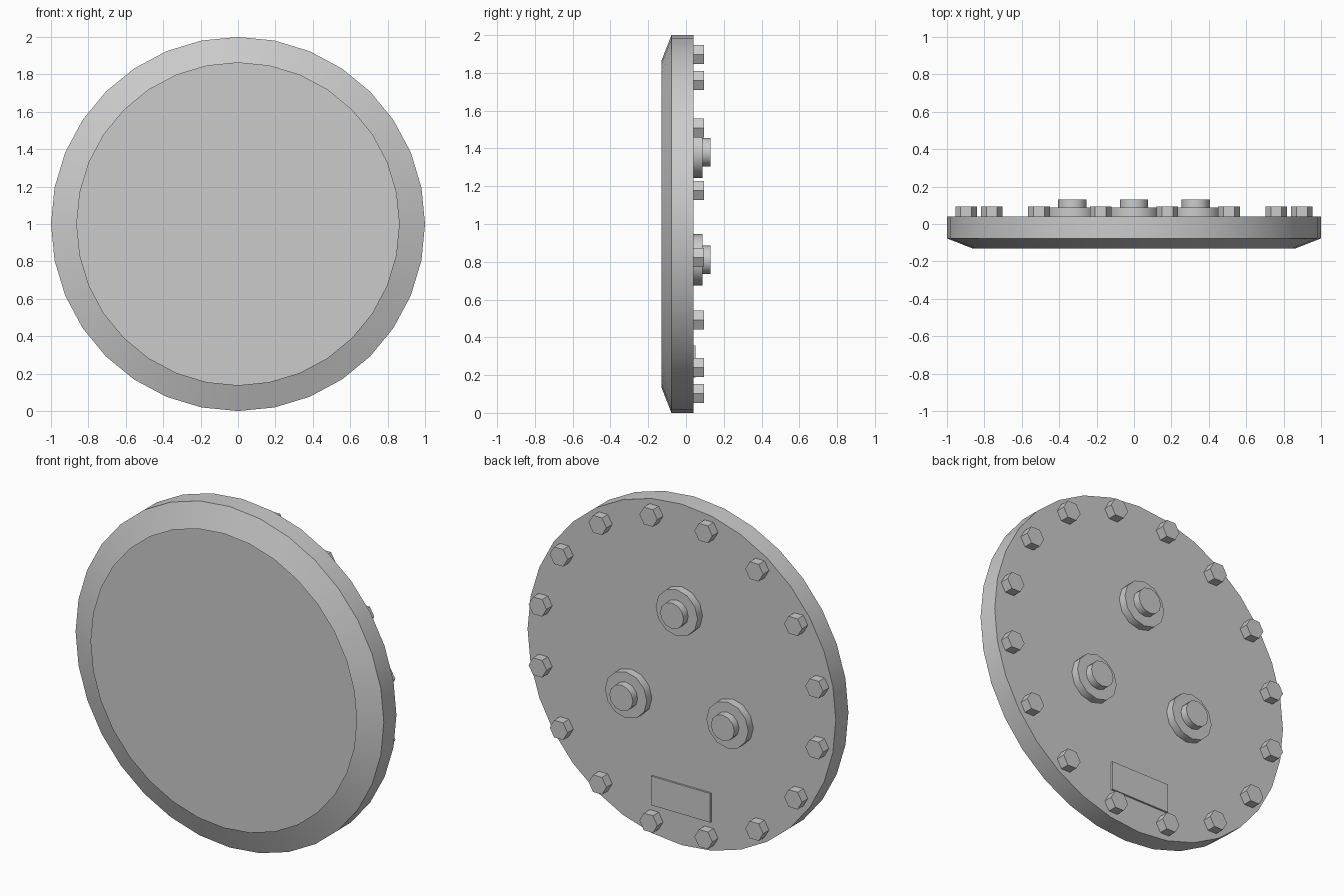
import bpy, bmesh, math
from mathutils import Matrix

cube = bpy.data.objects.get("Cube")
if cube:
    bpy.data.objects.remove(cube, do_unlink=True)

grey = bpy.data.materials.new("plain_grey")
grey.use_nodes = True
grey.diffuse_color = (0.6, 0.6, 0.6, 1)
grey.node_tree.nodes["Principled BSDF"].inputs["Base Color"].default_value = (0.6, 0.6, 0.6, 1)

BACK = 0.04    # rear surface of the disc
MID = 1.0      # height of the disc centre


def finish(name, bm, smooth_angle):
    bmesh.ops.recalc_face_normals(bm, faces=bm.faces)
    mesh = bpy.data.meshes.new(name)
    bm.to_mesh(mesh)
    bm.free()
    mesh.materials.append(grey)
    obj = bpy.data.objects.new(name, mesh)
    bpy.context.collection.objects.link(obj)
    if smooth_angle:
        bpy.ops.object.select_all(action='DESELECT')
        obj.select_set(True)
        bpy.context.view_layer.objects.active = obj
        bpy.ops.object.shade_smooth_by_angle(angle=math.radians(smooth_angle))


def turned(name, profile, sides, x=0, z=MID, smooth_angle=0):
    """Solid turned about the y axis from (radius, y) points, capped at both ends."""
    bm = bmesh.new()
    rings = []
    for r, y in profile:
        angles = [math.tau * i / sides for i in range(sides)]
        rings.append([bm.verts.new((x + r * math.cos(a), y, z + r * math.sin(a))) for a in angles])
    for a, b in zip(rings, rings[1:]):
        for i in range(sides):
            j = (i + 1) % sides
            bm.faces.new((a[i], a[j], b[j], b[i]))
    bm.faces.new(rings[0])
    bm.faces.new(rings[-1])
    finish(name, bm, smooth_angle)


# Hollow cover: floor, inner wall, thin lip, bevelled rim, outer wall, flat rear
turned("cover", [(0.997, 0.002), (0.997, -0.076), (0.862, -0.131), (1.0, -0.077), (1.0, BACK)],
       32, smooth_angle=15)

# Ring of hexagonal bolts on the rear
for i in range(16):
    a = math.tau * (i + 0.5) / 16
    turned(f"bolt_{i + 1}", [(0.058, BACK - 0.01), (0.058, 0.094)], 6,
           0.915 * math.cos(a), MID + 0.915 * math.sin(a))

# Three stepped studs
for i in range(3):
    a = math.pi / 2 + math.tau * i / 3
    x, z = 0.38 * math.cos(a), MID + 0.38 * math.sin(a)
    turned(f"stud_base_{i + 1}", [(0.136, BACK - 0.01), (0.136, 0.087)], 12, x, z, smooth_angle=35)
    turned(f"stud_{i + 1}", [(0.076, 0.08), (0.076, 0.131)], 12, x, z, smooth_angle=35)

# Blank rectangular plate near the bottom
bm = bmesh.new()
bmesh.ops.create_cube(bm, size=1, matrix=Matrix.Translation((0, BACK + 0.002, 0.273))
                      @ Matrix.Diagonal((0.384, 0.018, 0.17, 1)))
finish("rear_plate", bm, smooth_angle=0)
